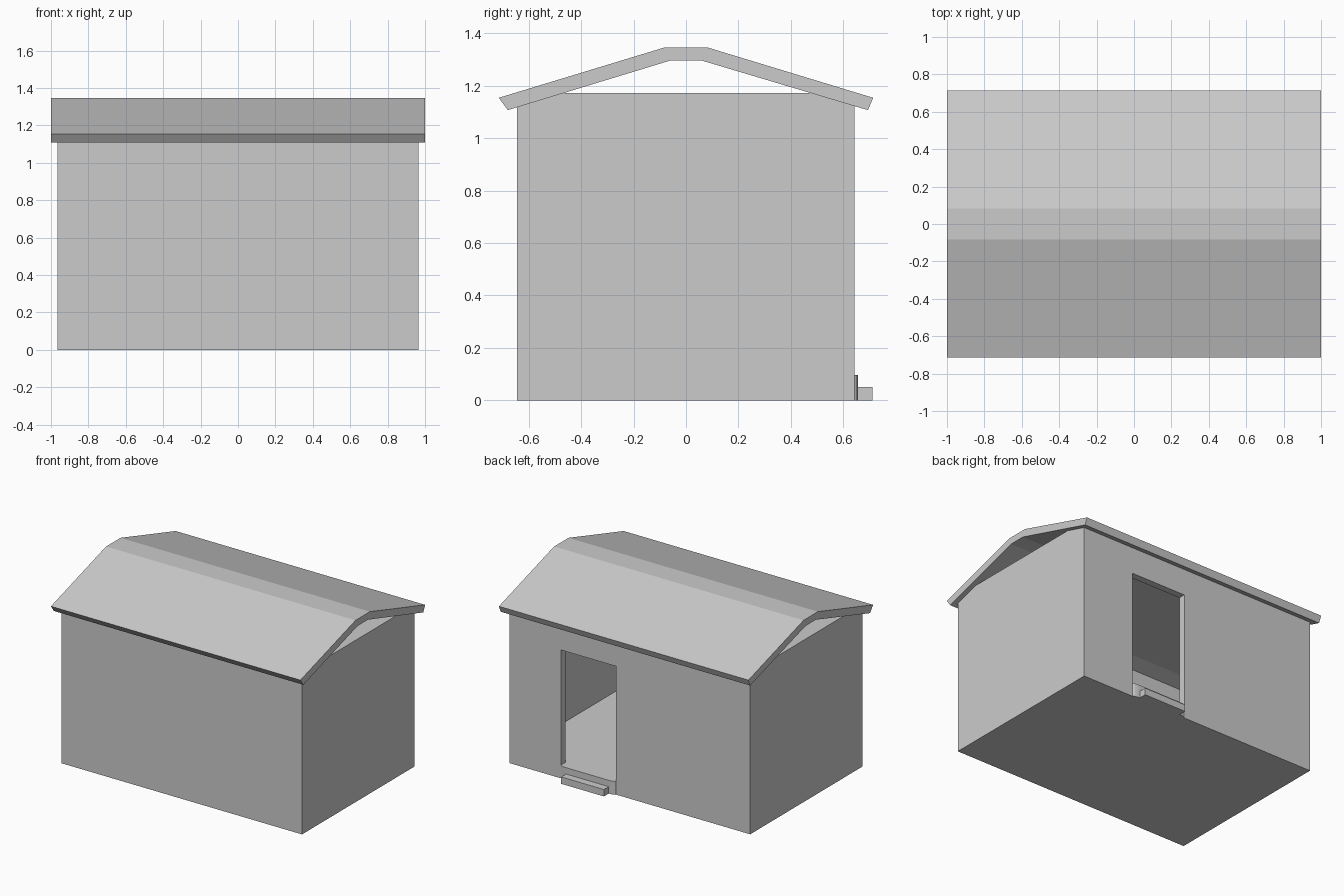
import bpy, bmesh, math

if "Cube" in bpy.data.objects:
    bpy.data.objects.remove(bpy.data.objects["Cube"])

grey = bpy.data.materials.new("plain grey")
grey.diffuse_color = (0.6, 0.6, 0.6, 1)
grey.use_nodes = True
grey.node_tree.nodes["Principled BSDF"].inputs["Base Color"].default_value = grey.diffuse_color


def prism(name, pts, to3d, lo, hi):
    """Extrude a closed 2D outline between lo and hi; to3d places (a, b, t)."""
    bm = bmesh.new()
    ends = [[bm.verts.new(to3d(a, b, t)) for a, b in pts] for t in (lo, hi)]
    n = len(pts)
    bm.faces.new(ends[0])
    bm.faces.new(ends[1])
    for i in range(n):
        j = (i + 1) % n
        bm.faces.new((ends[0][i], ends[0][j], ends[1][j], ends[1][i]))
    bmesh.ops.recalc_face_normals(bm, faces=bm.faces)
    me = bpy.data.meshes.new(name)
    bm.to_mesh(me)
    bm.free()
    me.materials.append(grey)
    ob = bpy.data.objects.new(name, me)
    bpy.context.collection.objects.link(ob)
    return ob


def plan(a, b, t):
    return (a, b, t)


def side(a, b, t):
    return (t, a, b)


def box(name, x0, x1, y0, y1, z0, z1):
    return prism(name, [(x0, y0), (x1, y0), (x1, y1), (x0, y1)], plan, z0, z1)


def cut(ob, cutter):
    cutter.hide_render = True
    m = ob.modifiers.new("cut", 'BOOLEAN')
    m.operation = 'DIFFERENCE'
    m.solver = 'EXACT'
    m.object = cutter
    bpy.context.view_layer.objects.active = ob
    bpy.ops.object.modifier_apply(modifier=m.name)
    bpy.data.objects.remove(cutter, do_unlink=True)


# Hollow walls with floor, thin ceiling and a doorway at the back
FLOOR = 0.096
walls = box("walls", -0.965, 0.965, -0.645, 0.643, 0, 1.173)
cut(walls, box("room_cutter", -0.915, 0.915, -0.595, 0.593, FLOOR, 1.165))
cut(walls, box("door_cutter", 0.11, 0.552, 0.5, 0.8, FLOOR, 0.93))

# Door sill with rounded ends, bulging slightly from the wall
X0, X1, R, D = 0.11, 0.552, 0.05, 0.014
arc = [(R * (1 - math.cos(a)), 0.643 + D * math.sin(a))
       for a in [math.pi / 2 * i / 4 for i in range(5)]]
outline = [(X0 + x, y) for x, y in arc] + [(X1 - x, y) for x, y in reversed(arc)]
prism("door_sill", outline, plan, 0, FLOOR)

# Step in front of the door
box("door_step", X0 + R, X1 - R, 0.655, 0.712, 0, 0.05)

# Bent roof slab with a flat ridge
prism("roof", [(-0.714, 1.154), (-0.082, 1.346), (0.082, 1.346), (0.714, 1.154),
               (0.694, 1.107), (0.06, 1.296), (-0.06, 1.296), (-0.68, 1.107)],
      side, -1, 1)
